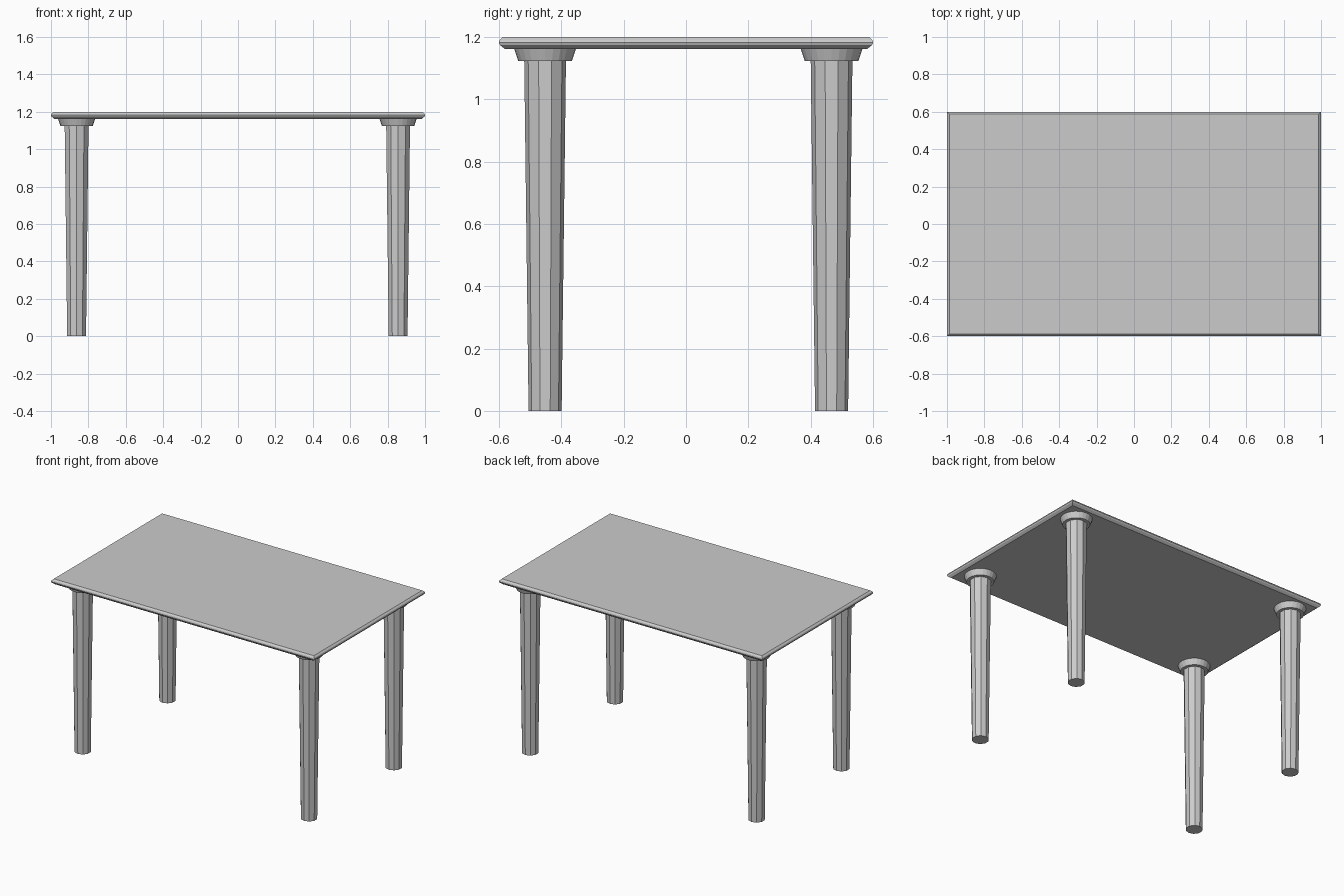
import bpy, bmesh
from mathutils import Matrix

if "Cube" in bpy.data.objects:
    bpy.data.objects.remove(bpy.data.objects["Cube"])


def add_object(name, bm):
    bmesh.ops.recalc_face_normals(bm, faces=bm.faces)
    mesh = bpy.data.meshes.new(name)
    bm.to_mesh(mesh)
    bm.free()
    obj = bpy.data.objects.new(name, mesh)
    bpy.context.collection.objects.link(obj)
    return obj


def tapered(name, x, y, z0, z1, r0, r1, sides):
    bm = bmesh.new()
    bmesh.ops.create_cone(bm, cap_ends=True, segments=sides, radius1=r0, radius2=r1,
                          depth=z1 - z0, matrix=Matrix.Translation((x, y, (z0 + z1) / 2)))
    return add_object(name, bm)


# Table top: mitred rectangle with a moulded edge (inset, height)
bm = bmesh.new()
rings = []
for inset, z in [(0.018, 1.162), (0.003, 1.174), (0, 1.182), (0.003, 1.191), (0.013, 1.2)]:
    hx, hy = 1 - inset, 0.6 - inset
    rings.append([bm.verts.new((sx * hx, sy * hy, z))
                  for sx, sy in [(-1, -1), (1, -1), (1, 1), (-1, 1)]])
for a, b in zip(rings, rings[1:]):
    for i in range(4):
        j = (i + 1) % 4
        bm.faces.new((a[i], a[j], b[j], b[i]))
bm.faces.new(rings[0])
bm.faces.new(rings[-1])
add_object("table_top", bm)

# Four ten-sided tapered legs, each with a flared collar under the top
for side, x in [("left", -0.863), ("right", 0.856)]:
    for end, y in [("front", -0.452), ("back", 0.467)]:
        tapered(f"{end}_{side}_leg", x, y, 0, 1.13, 0.053, 0.067, 10)
        tapered(f"{end}_{side}_collar", x, y, 1.123, 1.164, 0.086, 0.1, 24)
